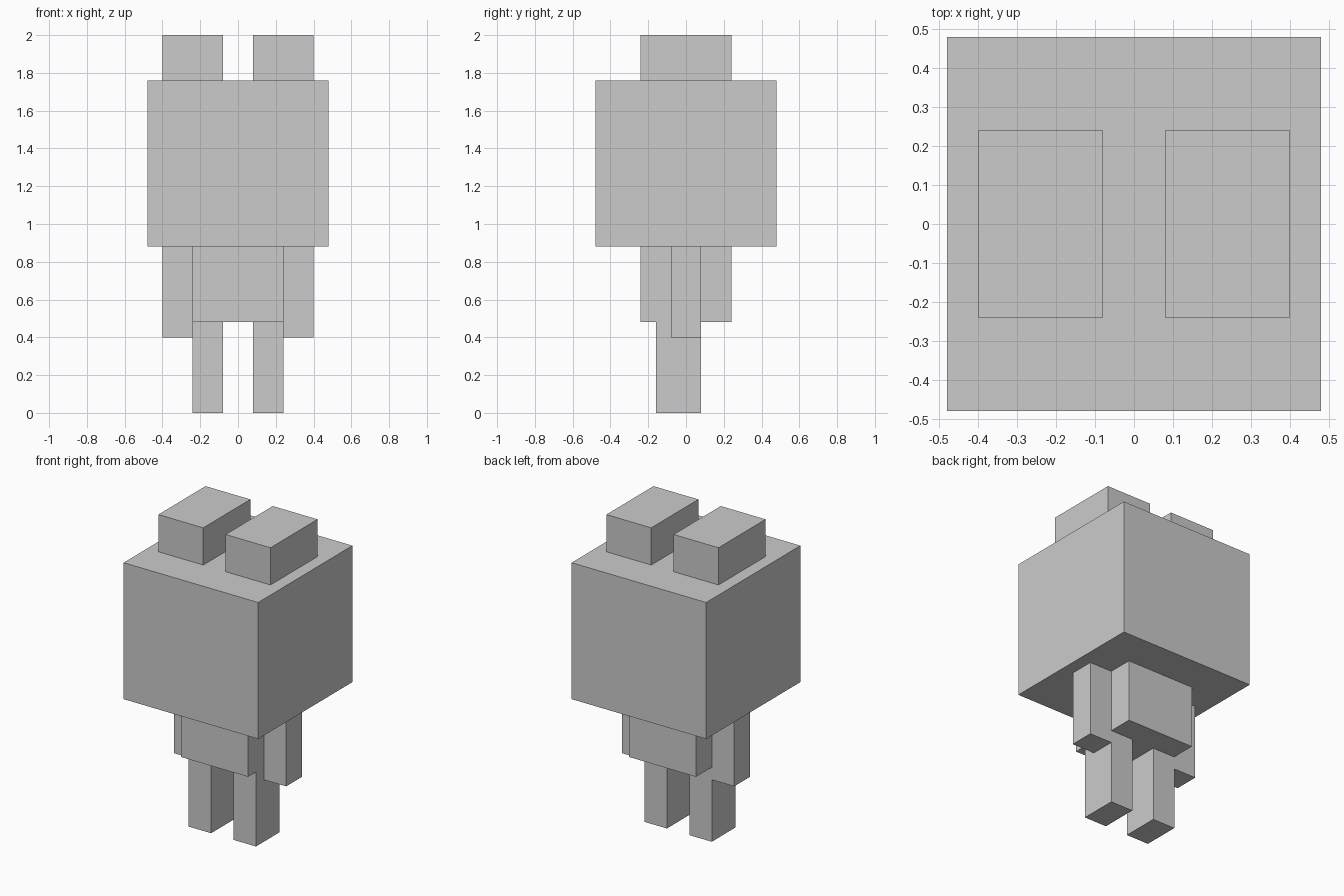
import bpy
import bmesh
from mathutils import Matrix, Vector

if "Cube" in bpy.data.objects:
    bpy.data.objects.remove(bpy.data.objects["Cube"])


def box(name, x, y, z):
    """Box spanning the given (min, max) ranges."""
    lo, hi = (Vector(v) for v in zip(x, y, z))
    mesh = bpy.data.meshes.new(name)
    bm = bmesh.new()
    bmesh.ops.create_cube(bm, size=1.0)
    bmesh.ops.scale(bm, vec=hi - lo, verts=bm.verts)
    bm.to_mesh(mesh)
    bm.free()
    obj = bpy.data.objects.new(name, mesh)
    obj.location = (lo + hi) / 2
    bpy.context.collection.objects.link(obj)
    return obj


def pair(name, x, y, z):
    """Matching boxes on both sides of x = 0."""
    box("right_" + name, x, y, z)
    box("left_" + name, (-x[1], -x[0]), y, z)


# Head and body
box("head", (-0.48, 0.48), (-0.48, 0.48), (0.88, 1.76))
box("body", (-0.24, 0.24), (-0.24, 0.24), (0.48, 0.88))

# Ears, arms and legs (legs sit slightly forward)
pair("ear", (0.08, 0.40), (-0.24, 0.24), (1.76, 2.00))
pair("arm", (0.24, 0.40), (-0.08, 0.08), (0.40, 0.88))
pair("leg", (0.08, 0.24), (-0.16, 0.08), (0.00, 0.48))
